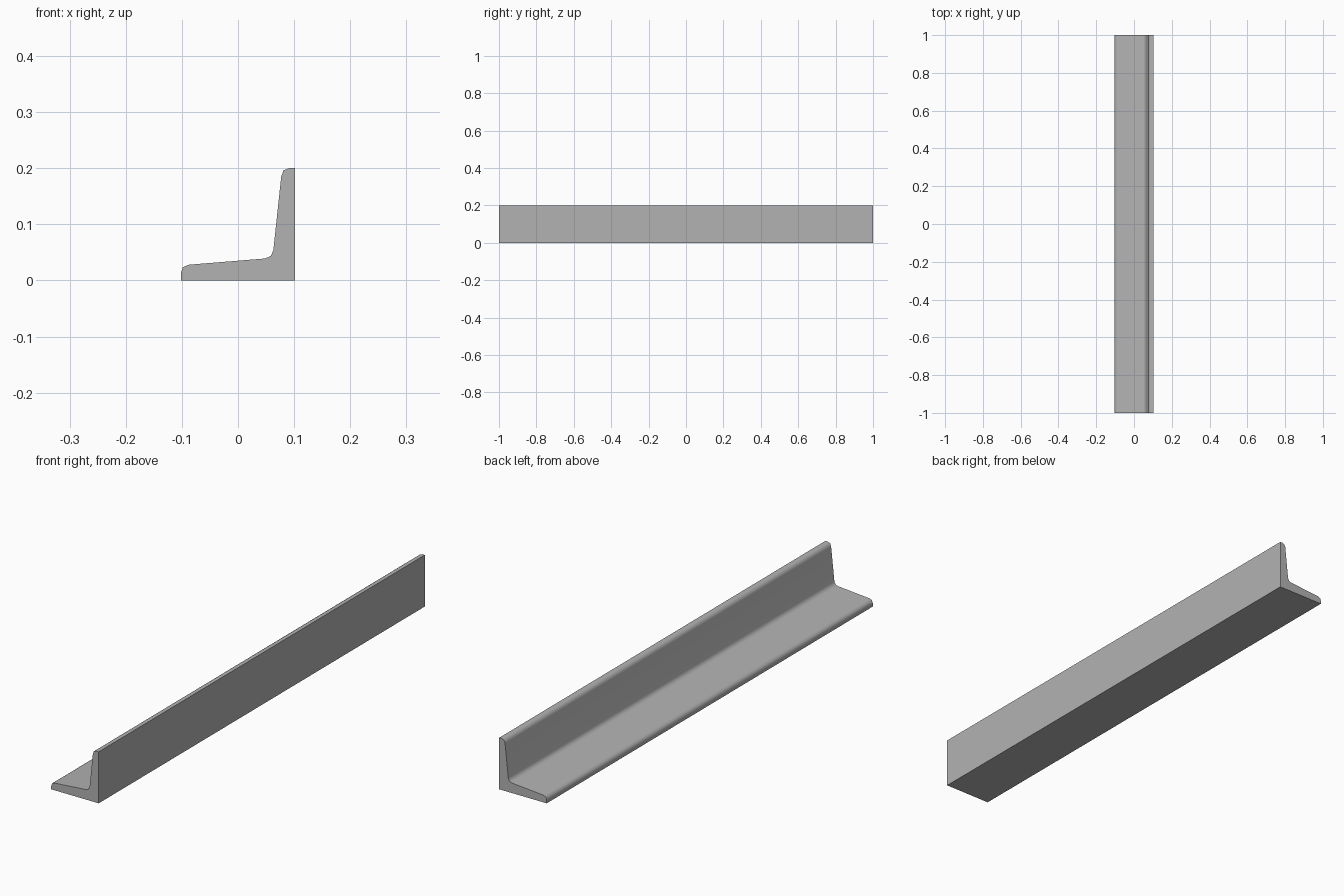
import bpy
import bmesh
import math
from mathutils import Vector

if "Cube" in bpy.data.objects:
    bpy.data.objects.remove(bpy.data.objects["Cube"], do_unlink=True)

HALF_LENGTH = 1.0

# Plain steel
steel = bpy.data.materials.new("grey steel")
steel.use_nodes = True
color = (0.45, 0.45, 0.45, 1)
steel.diffuse_color = color
steel.node_tree.nodes["Principled BSDF"].inputs["Base Color"].default_value = color


def rounded(start, corner, end, steps=2):
    """Points rounding a corner between two tangent points."""
    a, b, c = Vector(start), Vector(corner), Vector(end)
    ts = [i / steps for i in range(steps + 1)]
    return [a * (1 - t) ** 2 + b * 2 * t * (1 - t) + c * t ** 2 for t in ts]


# L-shaped section: square heel, rounded toes, filleted root
section = [Vector((-0.102, 0)), Vector((0.102, 0)), Vector((0.102, 0.2))]
section += rounded((0.091, 0.2), (0.0785, 0.2), (0.077, 0.185))
section += rounded((0.063, 0.054), (0.0615, 0.0405), (0.048, 0.039))
section += rounded((-0.087, 0.028), (-0.102, 0.0268), (-0.102, 0.013))

# Extrude the section along the bar
bm = bmesh.new()
front = bm.faces.new([bm.verts.new((p.x, -HALF_LENGTH, p.y)) for p in section])
ext = bmesh.ops.extrude_face_region(bm, geom=[front], use_keep_orig=True)
moved = [v for v in ext["geom"] if isinstance(v, bmesh.types.BMVert)]
bmesh.ops.translate(bm, verts=moved, vec=(0, 2 * HALF_LENGTH, 0))
bmesh.ops.recalc_face_normals(bm, faces=bm.faces)
mesh = bpy.data.meshes.new("angle_bar")
bm.to_mesh(mesh)
bm.free()
mesh.materials.append(steel)

bar = bpy.data.objects.new("angle_bar", mesh)
bpy.context.collection.objects.link(bar)

# Smooth rounded edges, crisp heel and ends
bpy.ops.object.select_all(action="DESELECT")
bar.select_set(True)
bpy.context.view_layer.objects.active = bar
bpy.ops.object.shade_smooth_by_angle(angle=math.radians(55))
